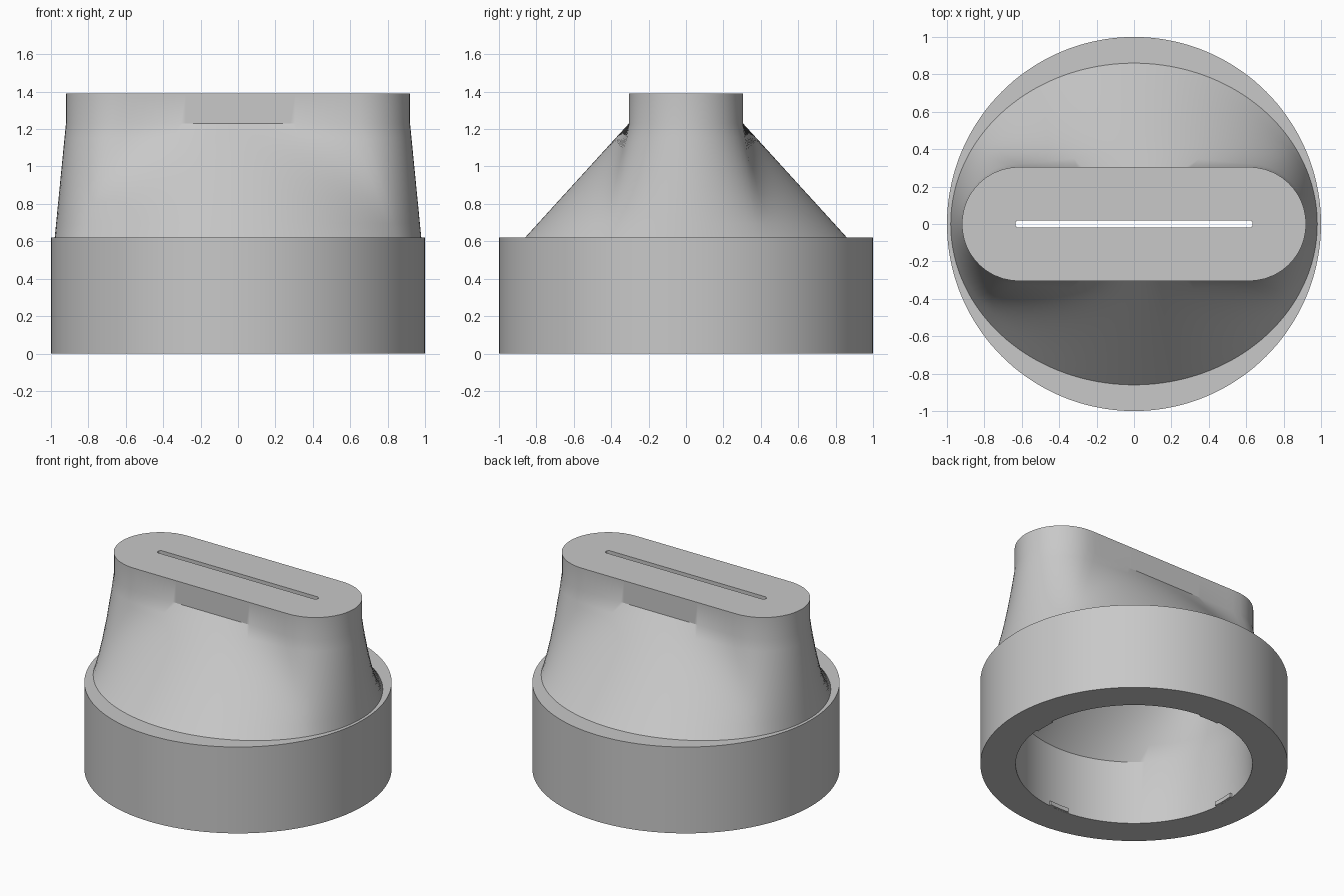
import bpy
import bmesh
from math import sin, cos, pi, sqrt, hypot

cube = bpy.data.objects.get("Cube")
if cube:
    bpy.data.objects.remove(cube)

SEGMENTS = 144
ANGLES = [2 * pi * i / SEGMENTS for i in range(SEGMENTS)]

grey = bpy.data.materials.new("light grey")
grey.use_nodes = True
grey.diffuse_color = (0.58, 0.58, 0.58, 1)
grey.node_tree.nodes["Principled BSDF"].inputs["Base Color"].default_value = grey.diffuse_color


def ellipse(rx, ry):
    """Ellipse sampled along rays of equal angle."""
    pts = []
    for t in ANGLES:
        k = 1 / hypot(cos(t) / rx, sin(t) / ry)
        pts.append((k * cos(t), k * sin(t)))
    return pts


def stadium(half_straight, r):
    """Round-ended slab outline sampled along rays of equal angle."""
    pts = []
    for t in ANGLES:
        c, s = abs(cos(t)), abs(sin(t))
        if r * c <= half_straight * s:
            k = r / s
        else:
            k = half_straight * c + sqrt(r * r - (half_straight * s) ** 2)
        pts.append((k * cos(t), k * sin(t)))
    return pts


def slot(half_straight, r):
    """Thin round-ended slot, spread evenly along its length."""
    pts = []
    for t in ANGLES:
        x = (half_straight + r) * cos(t)
        y = sqrt(max(0, r * r - max(0, abs(x) - half_straight) ** 2))
        pts.append((x, y if sin(t) >= 0 else -y))
    return pts


def loft(low, low_z, high, high_z, steps):
    """Rings blended between two outlines, both ends included."""
    rings = []
    for i in range(steps + 1):
        f = i / steps
        rings.append([(a[0] + (b[0] - a[0]) * f, a[1] + (b[1] - a[1]) * f,
                       low_z + (high_z - low_z) * f) for a, b in zip(low, high)])
    return rings


def finish(name, bm):
    bmesh.ops.recalc_face_normals(bm, faces=bm.faces)
    mesh = bpy.data.meshes.new(name)
    bm.to_mesh(mesh)
    bm.free()
    mesh.materials.append(grey)
    obj = bpy.data.objects.new(name, mesh)
    bpy.context.collection.objects.link(obj)
    bpy.ops.object.select_all(action='DESELECT')
    obj.select_set(True)
    bpy.context.view_layer.objects.active = obj
    bpy.ops.object.shade_smooth_by_angle()
    return obj


# Hollow adapter: round collar, tapered neck, slab mouth, then back down inside
collar = ellipse(1, 1)
mouth = stadium(0.615, 0.305)
bore = ellipse(0.77, 0.77)
slit = slot(0.615, 0.02)

rings = loft(collar, 0, collar, 0.62, 1)
rings += loft(ellipse(0.98, 0.86), 0.62, mouth, 1.23, 8)
rings += loft(mouth, 1.39, slit, 1.39, 1)
rings += loft(slit, 1.23, bore, 0.46, 8)
rings += loft(bore, 0, bore, 0, 1)[:1]

bm = bmesh.new()
loops = [[bm.verts.new(p) for p in ring] for ring in rings]
for a, b in zip(loops, loops[1:] + loops[:1]):
    for i in range(SEGMENTS):
        j = (i + 1) % SEGMENTS
        bm.faces.new((a[i], a[j], b[j], b[i]))
finish("adapter_body", bm)

# Four small catches around the lower rim of the bore
for n, name in enumerate(("left", "back", "right", "front")):
    bm = bmesh.new()
    sections = []
    for i in range(-2, 3):
        t = n * pi / 2 + i * 0.05
        sections.append([bm.verts.new((r * cos(t), r * sin(t), z))
                         for r, z in ((0.78, 0.001), (0.755, 0.001), (0.755, 0.03), (0.78, 0.03))])
    for a, b in zip(sections, sections[1:]):
        for k in range(4):
            bm.faces.new((a[k], a[k - 1], b[k - 1], b[k]))
    bm.faces.new(sections[0])
    bm.faces.new(sections[-1])
    finish(name + "_catch", bm)
